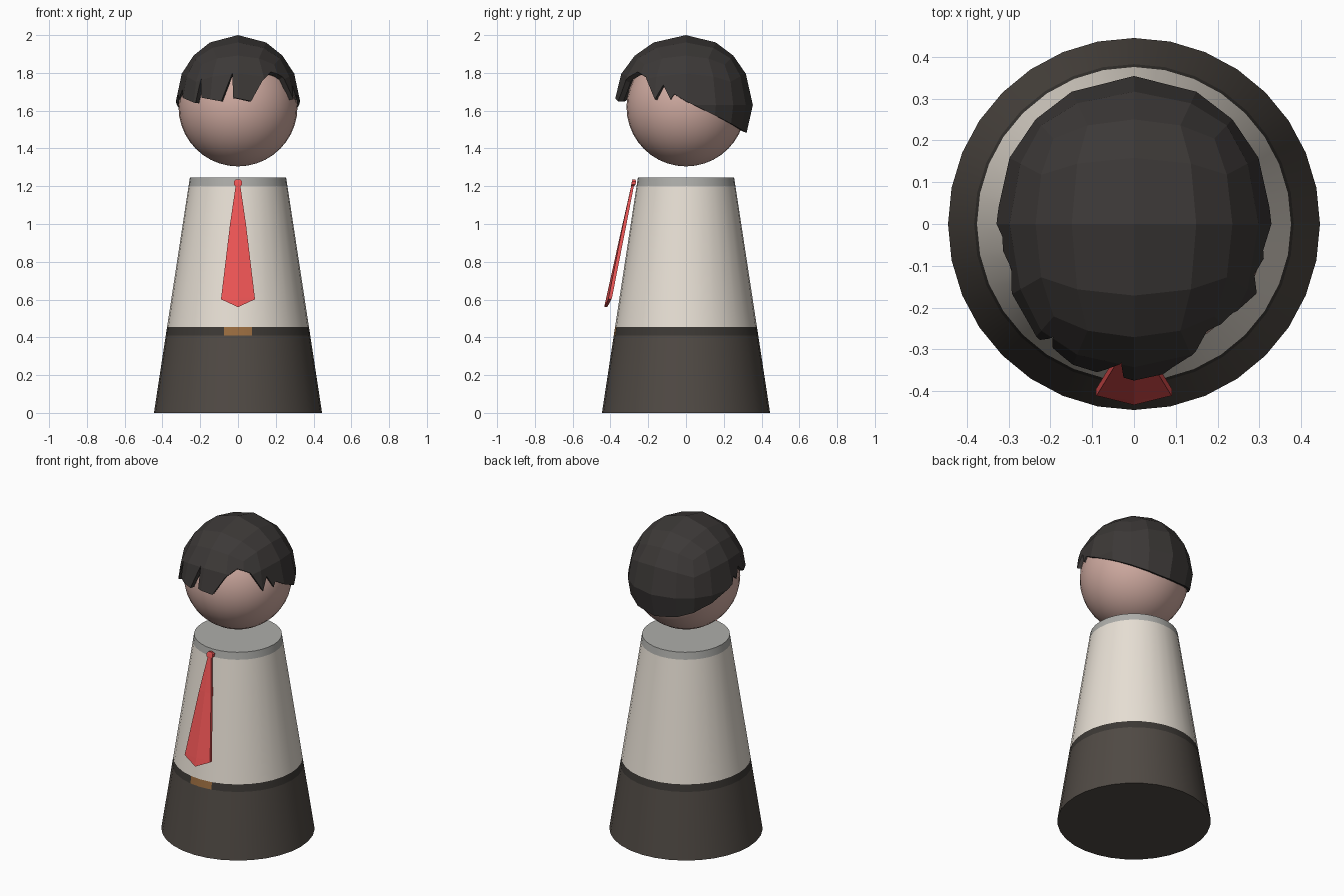
import bpy, bmesh
from math import sin, cos, pi, radians, sqrt
from mathutils import Vector

if "Cube" in bpy.data.objects:
    bpy.data.objects.remove(bpy.data.objects["Cube"])


def material(name, r, g, b):
    m = bpy.data.materials.new(name)
    m.diffuse_color = (r, g, b, 1)
    m.use_nodes = True
    m.node_tree.nodes["Principled BSDF"].inputs["Base Color"].default_value = m.diffuse_color
    return m


DARK = material("dark_cloth", 0.08, 0.068, 0.058)
BELT = material("belt_leather", 0.045, 0.04, 0.035)
BRASS = material("buckle_brown", 0.32, 0.15, 0.05)
WHITE = material("shirt_cloth", 0.80, 0.74, 0.66)
GREY = material("collar_cloth", 0.42, 0.42, 0.40)
SKIN = material("skin", 0.62, 0.40, 0.35)
RED = material("tie_red", 0.85, 0.09, 0.09)
HAIR = material("hair_dark", 0.045, 0.04, 0.038)


def finish(name, bm, mats, smooth=None):
    bmesh.ops.recalc_face_normals(bm, faces=bm.faces)
    me = bpy.data.meshes.new(name)
    bm.to_mesh(me)
    bm.free()
    ob = bpy.data.objects.new(name, me)
    bpy.context.collection.objects.link(ob)
    for m in mats:
        me.materials.append(m)
    bpy.ops.object.select_all(action='DESELECT')
    ob.select_set(True)
    bpy.context.view_layer.objects.active = ob
    if smooth:
        bpy.ops.object.shade_smooth_by_angle(angle=radians(smooth))
    return ob


# Body: one tapering cone split into clothing bands
SIDES = 32


def band(name, z0, z1, mats, bottom=False, top=False):
    bm = bmesh.new()
    rings = []
    for z in (z0, z1):
        r = 0.445 - 0.1526 * z
        rings.append([bm.verts.new((r * sin(2 * pi * i / SIDES), -r * cos(2 * pi * i / SIDES), z))
                      for i in range(SIDES)])
    lo, hi = rings
    for i in range(SIDES):
        j = (i + 1) % SIDES
        f = bm.faces.new((lo[i], lo[j], hi[j], hi[i]))
        if len(mats) > 1 and i in (0, SIDES - 1):  # buckle on the two front faces
            f.material_index = 1
    if bottom:
        bm.faces.new(lo[::-1])
    if top:
        bm.faces.new(hi)
    return finish(name, bm, mats, 30)


band("trousers", 0, 0.41, [DARK], bottom=True)
band("belt", 0.41, 0.455, [BELT, BRASS])
band("shirt", 0.455, 1.2, [WHITE])
band("collar", 1.2, 1.245, [GREY], top=True)

# Head
bm = bmesh.new()
bmesh.ops.create_uvsphere(bm, u_segments=32, v_segments=20, radius=0.315)
bmesh.ops.translate(bm, verts=bm.verts, vec=(0, 0, 1.62))
finish("head", bm, [SKIN], 40)


# Tie: rows of (centre z, edge z, half width, thickness), leaning with the body
def tie_part(name, rows):
    bm = bmesh.new()
    rings = []
    for zc, ze, w, t in rows:
        ring = []
        for side, x, z in ((0, -w, ze), (0, 0, zc), (0, w, ze), (1, w, ze), (1, 0, zc), (1, -w, ze)):
            y = -0.280 - (1.235 - z) * 0.222 + 1.6 * x * x
            ring.append(bm.verts.new((x, y + t * (side - 0.2), z)))
        rings.append(ring)
    for a, b in zip(rings, rings[1:]):
        for i in range(6):
            j = (i + 1) % 6
            bm.faces.new((a[i], a[j], b[j], b[i]))
    bm.faces.new(rings[0])
    bm.faces.new(rings[-1][::-1])
    return finish(name, bm, [RED])


tie_part("tie_knot", [(1.237, 1.235, 0.012, 0.014), (1.226, 1.226, 0.021, 0.022),
                      (1.208, 1.208, 0.021, 0.022), (1.198, 1.2, 0.012, 0.014)])
tie_part("tie_blade", [(1.205, 1.205, 0.012, 0.014), (1.0, 1.0, 0.042, 0.018),
                       (0.61, 0.61, 0.089, 0.018), (0.56, 0.602, 0.091, 0.016)])

# Hair: quad sphere stretched over the head
CENTRE = Vector((0, 0, 1.63))


def stretch(v):
    return CENTRE + Vector((0.333 * v.x, (0.383 if v.y < 0 else 0.354) * v.y, 0.37 * v.z))


bm = bmesh.new()
bmesh.ops.create_cube(bm, size=2)
bmesh.ops.subdivide_edges(bm, edges=bm.edges[:], cuts=3, use_grid_fill=True)
for v in bm.verts:
    v.co = stretch(v.co.normalized())
hair = finish("hair", bm, [HAIR])

# Jagged hairline as (degrees from the front, height): fringe locks, then the nape
line = [(-85, 1.69), (-80, 1.66), (-72, 1.72), (-65, 1.67), (-43, 1.64), (-39.5, 1.77),
        (-37, 1.67), (-16, 1.65), (-6, 1.80), (-4.5, 1.67), (12.5, 1.65), (25, 1.76),
        (38, 1.81), (52, 1.78), (64, 1.66), (70, 1.74), (77, 1.66), (80, 1.69)]
for a in range(90, 271, 15):
    line.append((a, 1.65 + 0.17 * cos(radians(a))))

# Cutter: cone fan from the head centre through the hairline, closed below
bm = bmesh.new()
mid = bm.verts.new(CENTRE)
low = bm.verts.new(CENTRE - Vector((0, 0, 1.5)))
ring = []
for a, z in line:
    c = (z - CENTRE.z) / 0.37
    s = sqrt(1 - c * c)
    p = stretch(Vector((s * sin(radians(a)), -s * cos(radians(a)), c)))
    ring.append(bm.verts.new(CENTRE + 2 * (p - CENTRE)))
for p, q in zip(ring, ring[1:] + ring[:1]):
    bm.faces.new((mid, p, q))
    bm.faces.new((low, q, p))
cutter = finish("hairline_cutter", bm, [HAIR])
cutter.hide_render = True

shell = hair.modifiers.new("shell", 'SOLIDIFY')
shell.thickness = 0.03
shell.offset = -1
cut = hair.modifiers.new("hairline", 'BOOLEAN')
cut.operation = 'DIFFERENCE'
cut.solver = 'EXACT'
cut.object = cutter
bpy.ops.object.select_all(action='DESELECT')
hair.select_set(True)
bpy.context.view_layer.objects.active = hair
bpy.ops.object.modifier_apply(modifier="shell")
bpy.ops.object.modifier_apply(modifier="hairline")
bpy.data.objects.remove(cutter)
